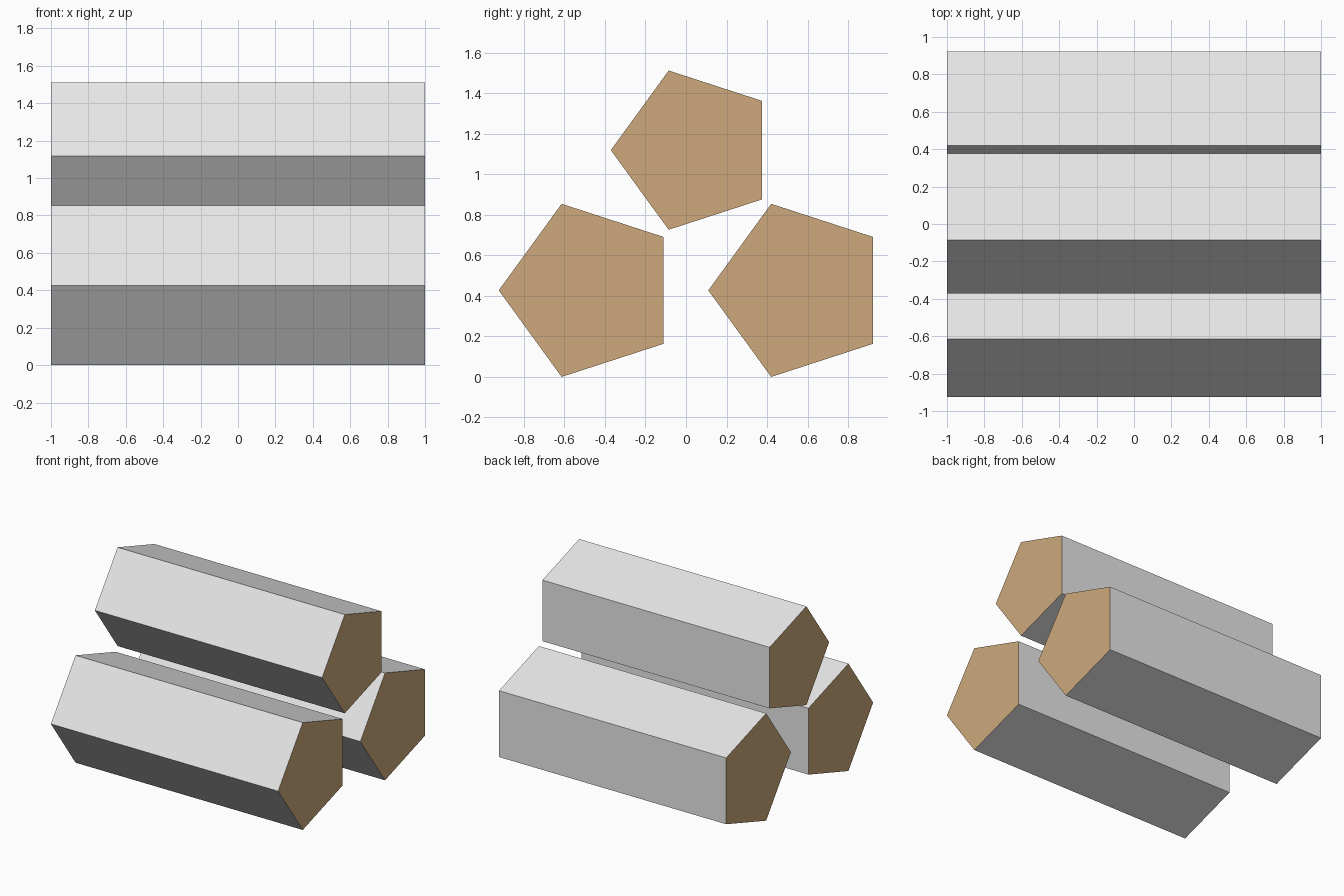
import bpy
import bmesh
import math

if "Cube" in bpy.data.objects:
    bpy.data.objects.remove(bpy.data.objects["Cube"])


def make_material(name, rgb):
    mat = bpy.data.materials.new(name)
    mat.diffuse_color = (*rgb, 1.0)
    mat.use_nodes = True
    mat.node_tree.nodes["Principled BSDF"].inputs["Base Color"].default_value = mat.diffuse_color
    return mat


bark = make_material("pale grey bark", (0.80, 0.80, 0.80))
wood = make_material("cut wood", (0.61, 0.40, 0.20))


def make_log(name, y, z, radius, length=2.0, sides=5):
    """Prism along x with one corner pointing to the front (-y)."""
    bm = bmesh.new()
    rings = []
    for x in (-length / 2, length / 2):
        rings.append([bm.verts.new((x,
                                    -radius * math.cos(math.tau * i / sides),
                                    radius * math.sin(math.tau * i / sides)))
                      for i in range(sides)])
    # Bark sides
    for i in range(sides):
        j = (i + 1) % sides
        bm.faces.new((rings[0][i], rings[0][j], rings[1][j], rings[1][i]))
    # Cut ends
    for ring in rings:
        bm.faces.new(ring).material_index = 1
    bmesh.ops.recalc_face_normals(bm, faces=bm.faces)

    mesh = bpy.data.meshes.new(name)
    bm.to_mesh(mesh)
    bm.free()
    mesh.materials.append(bark)
    mesh.materials.append(wood)
    log = bpy.data.objects.new(name, mesh)
    log.location = (0, y, z)
    bpy.context.collection.objects.link(log)
    return log


# Stack: two logs on the ground, a thinner one above
make_log("front_log", -0.475, 0.427, 0.449)
make_log("back_log", 0.559, 0.427, 0.449)
make_log("top_log", 0.042, 1.119, 0.413)
